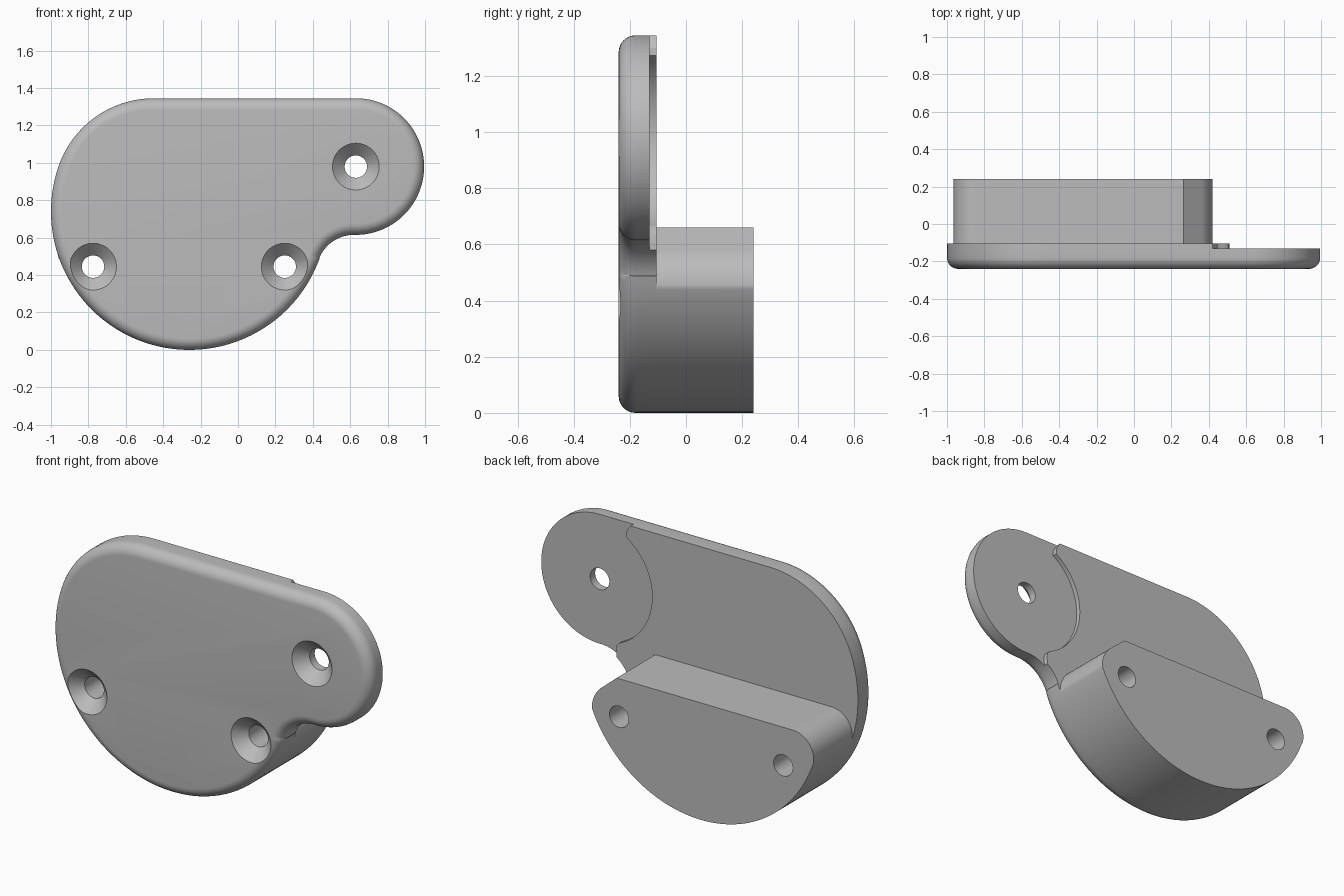
import bpy, bmesh, math

cube = bpy.data.objects.get("Cube")
if cube:
    bpy.data.objects.remove(cube, do_unlink=True)

grey = bpy.data.materials.new("grey")
grey.use_nodes = True
grey.diffuse_color = (0.5, 0.5, 0.5, 1)
grey.node_tree.nodes["Principled BSDF"].inputs["Base Color"].default_value = (0.5, 0.5, 0.5, 1)

FRONT, RECESS, PLATE_BACK, BLOCK_BACK = -0.24, -0.13, -0.105, 0.24
ROUND = 0.06


def arc(cx, cz, r, start, end):
    """Points in the x-z plane, one every two degrees."""
    n = abs(end - start) // 2
    angles = [math.radians(start + (end - start) * i / n) for i in range(n + 1)]
    return [(cx + r * math.cos(a), cz + r * math.sin(a)) for a in angles]


def new_object(name, bm):
    bmesh.ops.recalc_face_normals(bm, faces=bm.faces)
    mesh = bpy.data.meshes.new(name)
    bm.to_mesh(mesh)
    bm.free()
    mesh.materials.append(grey)
    obj = bpy.data.objects.new(name, mesh)
    bpy.context.collection.objects.link(obj)
    return obj


def prism(name, outline, y0, y1, rounding=0):
    """Extrude an outline from y0 back to y1, optionally rounding the front rim."""
    bm = bmesh.new()
    front = bm.faces.new([bm.verts.new((x, y0, z)) for x, z in outline])
    rim = list(front.edges)
    geom = bmesh.ops.extrude_face_region(bm, geom=[front], use_keep_orig=True)["geom"]
    moved = [g for g in geom if isinstance(g, bmesh.types.BMVert)]
    bmesh.ops.translate(bm, verts=moved, vec=(0, y1 - y0, 0))
    bmesh.ops.remove_doubles(bm, verts=bm.verts, dist=0.0001)
    if rounding:
        bmesh.ops.recalc_face_normals(bm, faces=bm.faces)
        bmesh.ops.bevel(bm, geom=rim, offset=rounding, offset_type='OFFSET',
                        segments=8, profile=0.5, affect='EDGES')
    return new_object(name, bm)


def hole_cutter(x, z):
    """Countersunk screw hole, spun around the y axis."""
    profile = [(0, -0.3), (0.125, -0.3), (0.125, FRONT), (0.06, FRONT + 0.065),
               (0.06, 0.3), (0, 0.3)]
    bm = bmesh.new()
    verts = [bm.verts.new((x + r, y, z)) for r, y in profile]
    edges = [bm.edges.new(pair) for pair in zip(verts, verts[1:])]
    bmesh.ops.spin(bm, geom=verts + edges, cent=(x, 0, z), axis=(0, 1, 0),
                   angle=math.tau, steps=64)
    bmesh.ops.remove_doubles(bm, verts=bm.verts, dist=0.0001)
    cutter = new_object("hole_cutter", bm)
    cutter.hide_render = True
    return cutter


def combine(target, other, operation):
    mod = target.modifiers.new(operation, 'BOOLEAN')
    mod.operation, mod.solver, mod.object = operation, 'EXACT', other
    bpy.context.view_layer.objects.active = target
    bpy.ops.object.modifier_apply(modifier=mod.name)
    bpy.data.objects.remove(other, do_unlink=True)


# Shared outline pieces
lobe = arc(0.63, 0.98, 0.365, 90, -90)
big_arc = arc(-0.26, 0.74, 0.74, -20, -200)
shoulder = arc(-0.45, 0.806, 0.539, 160, 90)

# Face plate with rounded front rim
bracket = prism("mounting_bracket",
                lobe + arc(0.62, 0.415, 0.2, 90, 160)[:-1] + big_arc + shoulder[1:],
                FRONT, RECESS, ROUND)

# Raised back layer, leaving a round recess behind the lobe
layer = prism("back_layer",
              arc(0.62, 0.415, 0.2, 124, 160)[:-1] + big_arc + shoulder[1:]
              + [(0.42, 1.345), (0.435, 1.325), (0.447, 1.3)]
              + arc(0.63, 0.98, 0.345, 122, 246)
              + [(0.505, 0.65), (0.51, 0.63)],
              RECESS, PLATE_BACK)

# Deep standoff block at the bottom
block = prism("standoff_block",
              arc(-0.26, 0.74, 0.74, -24, -160) + arc(-0.835, 0.53, 0.13, 200, 90)
              + [(0.265, 0.66)] + arc(0.25, 0.45, 0.17, 50, 0),
              PLATE_BACK, BLOCK_BACK)

combine(bracket, layer, 'UNION')
combine(bracket, block, 'UNION')

# Three countersunk screw holes
for x, z in [(0.63, 0.98), (-0.775, 0.445), (0.25, 0.445)]:
    combine(bracket, hole_cutter(x, z), 'DIFFERENCE')

bpy.ops.object.select_all(action='DESELECT')
bracket.select_set(True)
bpy.context.view_layer.objects.active = bracket
bpy.ops.object.shade_smooth_by_angle(angle=math.radians(25))
